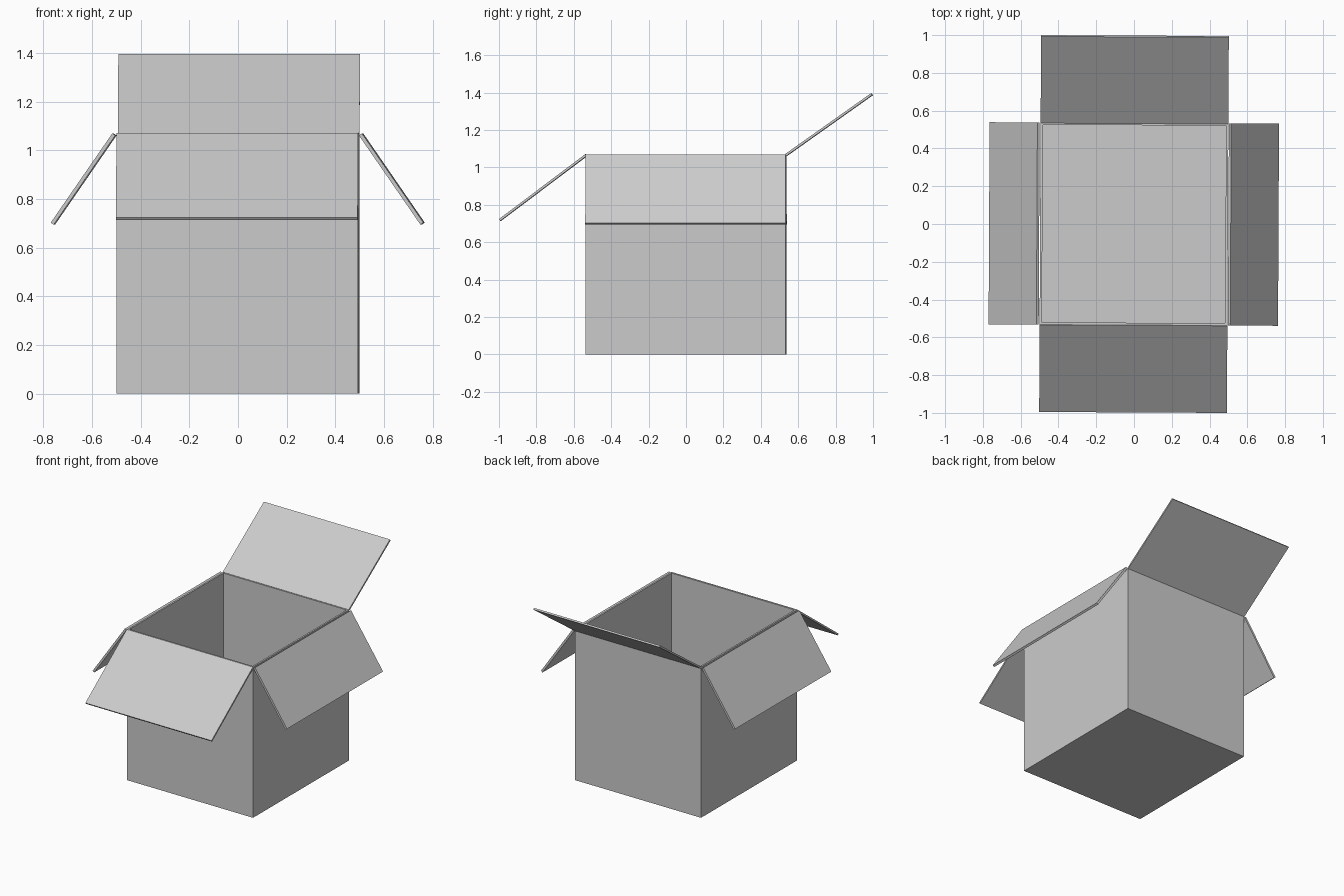
import bpy, bmesh, math
from mathutils import Matrix, Vector

if "Cube" in bpy.data.objects:
    bpy.data.objects.remove(bpy.data.objects["Cube"])

HX, HY, H, T = 0.497, 0.535, 1.07, 0.012   # half width, half depth, height, board thickness
TWIST = Matrix.Rotation(-0.005, 4, 'Z')    # the whole box sits very slightly turned

card = bpy.data.materials.new("grey_card")
card.diffuse_color = (0.6, 0.6, 0.6, 1)
card.use_nodes = True
card.node_tree.nodes["Principled BSDF"].inputs["Base Color"].default_value = card.diffuse_color


def finish(name, bm):
    bm.transform(TWIST)
    bmesh.ops.recalc_face_normals(bm, faces=bm.faces)
    me = bpy.data.meshes.new(name)
    bm.to_mesh(me)
    bm.free()
    me.materials.append(card)
    ob = bpy.data.objects.new(name, me)
    bpy.context.collection.objects.link(ob)
    return ob


# Open box body: a cube without its top, thickened inwards
bm = bmesh.new()
bmesh.ops.create_cube(bm, size=1)
bm.transform(Matrix.Translation((0, 0, H / 2)) @ Matrix.Diagonal((2 * HX, 2 * HY, H, 1)))
top = max(bm.faces, key=lambda f: f.calc_center_median().z)
bmesh.ops.delete(bm, geom=[top], context='FACES_ONLY')
body = finish("box_body", bm)
wall = body.modifiers.new("wall", 'SOLIDIFY')
wall.thickness = T
wall.offset = -1
wall.use_even_offset = True


def flap(name, facing, hinge, tip, half_width, thick):
    """Board from hinge to tip, given as (distance out, height), swung to a facing."""
    a, b = Vector((hinge[0], 0, hinge[1])), Vector((tip[0], 0, tip[1]))
    d = b - a
    bm = bmesh.new()
    bmesh.ops.create_cube(bm, size=1)
    bm.transform(Matrix.Rotation(math.radians(facing), 4, 'Z')
                 @ Matrix.Translation((a + b) / 2)
                 @ Matrix.Rotation(-math.atan2(d.z, d.x), 4, 'Y')
                 @ Matrix.Diagonal((d.length, 2 * half_width, thick, 1)))
    return finish(name, bm)


# Four lid flaps
flap("front_flap", -90, (HY - 0.002, H - 0.004), (0.994, 0.719), HX, T)
flap("back_flap", 90, (HY, H - 0.004), (0.994, 1.391), HX, T)
flap("right_flap", 0, (0.506, H - 0.004), (0.759, 0.699), HY, 0.015)
flap("left_flap", 180, (0.508, H - 0.004), (0.761, 0.699), HY, 0.015)
